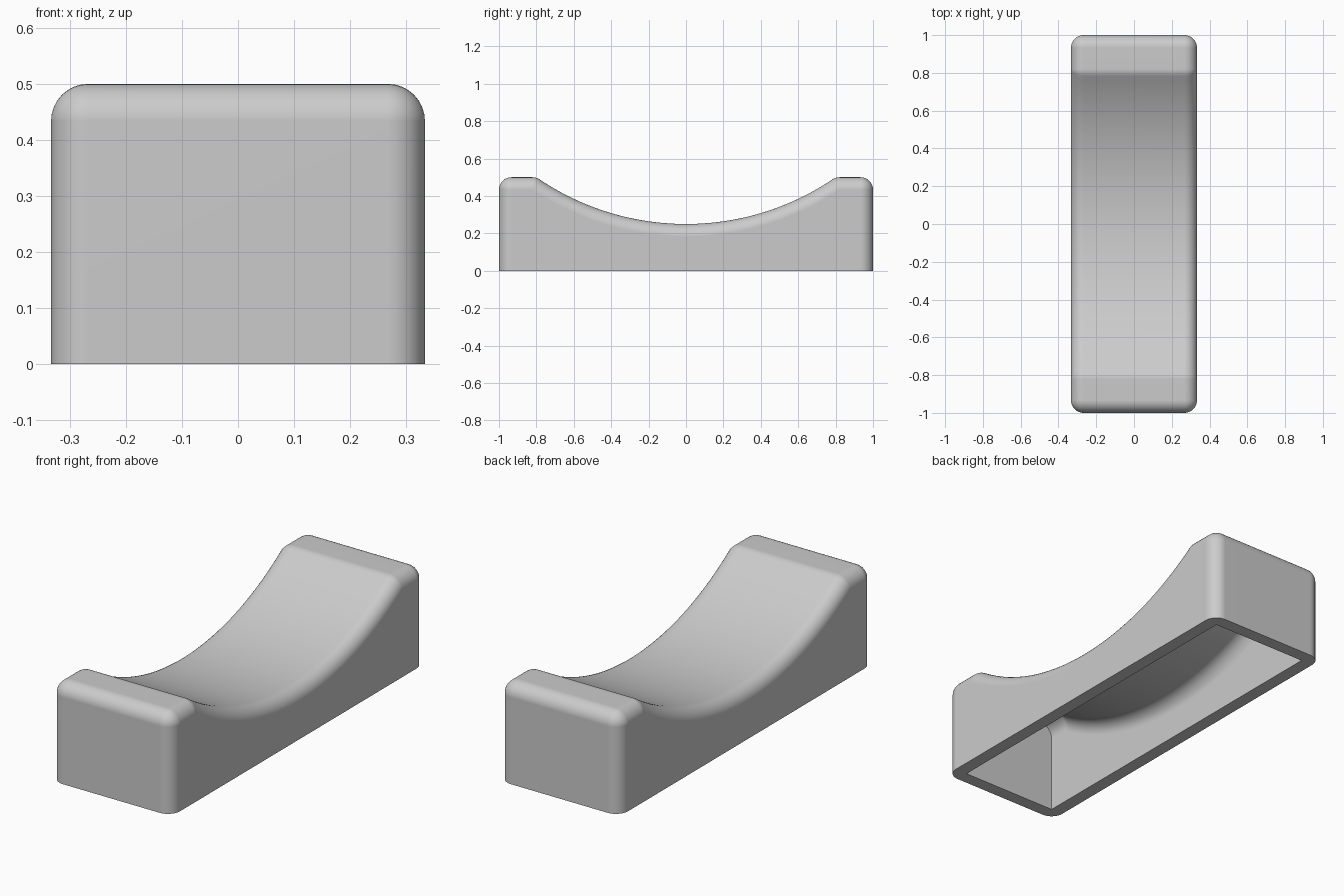
import bpy
import bmesh
from math import sin, cos, pi, atan2, sqrt

cube = bpy.data.objects.get("Cube")
if cube:
    bpy.data.objects.remove(cube, do_unlink=True)

HALF_X, HALF_Y, TOP = 1 / 3, 1.0, 0.5
FILLET = WALL = 1 / 15
ROOF = 0.042                       # thickness of the shell under the saddle
VALLEY_R = 1.405
VALLEY_Z = 0.25 + VALLEY_R         # centre height of the saddle arc
STEPS = 8


def arc(cy, cz, radius, start, end, steps):
    angles = [start + (end - start) * i / steps for i in range(steps + 1)]
    return [(cy + radius * cos(a), cz + radius * sin(a)) for a in angles]


def outline(end, top, valley_r, corner_r):
    """Open side profile: up one end, across the saddle, down the other."""
    cz = top - corner_r
    crease_y = sqrt((valley_r + corner_r) ** 2 - (VALLEY_Z - cz) ** 2)
    lean = atan2(VALLEY_Z - cz, -crease_y)
    half = [(end, 0)]
    half += arc(end - corner_r, cz, corner_r, 0, pi / 2, STEPS)
    half += arc(crease_y, cz, corner_r, pi / 2, lean, STEPS // 2)
    half += arc(0, VALLEY_Z, valley_r, lean - pi, -pi / 2, 28)[1:]
    return half + [(-y, z) for y, z in reversed(half[:-1])]


def loft(bm, sections):
    """Skin the profiles along x and cap both sides; the bottom stays open."""
    rows = [[bm.verts.new((x, y, z)) for y, z in pts] for x, pts in sections]
    for a, b in zip(rows, rows[1:]):
        for i in range(len(a) - 1):
            bm.faces.new((a[i], a[i + 1], b[i + 1], b[i]))
    bm.faces.new(rows[0])
    bm.faces.new(rows[-1])


def mirrored(half):
    return [(-x, pts) for x, pts in half] + [(x, pts) for x, pts in reversed(half)]


bm = bmesh.new()
outer, inner = [], []
for i in range(STEPS + 1):
    a = pi / 2 * i / STEPS
    d = FILLET * (1 - sin(a))
    inset = FILLET * (1 - cos(a))
    # Outer skin, rounded on every edge except the base
    outer.append((HALF_X - inset,
                  outline(HALF_Y - d, TOP - d, VALLEY_R + d, FILLET - d)))
    # Hollow underside, rounded only where the long walls meet the roof
    inner.append((HALF_X - WALL - inset,
                  outline(HALF_Y - WALL, TOP - ROOF - d, VALLEY_R + ROOF + d, 0)))
loft(bm, mirrored(outer))
loft(bm, mirrored(inner))
bmesh.ops.remove_doubles(bm, verts=bm.verts, dist=0.00005)

# Flat rim on the base between skin and hollow
rim = [e for e in bm.edges if e.is_boundary]
bmesh.ops.triangle_fill(bm, edges=rim, use_beauty=True, normal=(0, 0, -1))
bmesh.ops.recalc_face_normals(bm, faces=bm.faces)

mesh = bpy.data.meshes.new("saddle_block")
bm.to_mesh(mesh)
bm.free()
block = bpy.data.objects.new("saddle_block", mesh)
bpy.context.collection.objects.link(block)

# Plain grey material
grey = bpy.data.materials.new("light_grey")
grey.use_nodes = True
colour = (0.6, 0.6, 0.6, 1)
grey.diffuse_color = colour
grey.node_tree.nodes["Principled BSDF"].inputs["Base Color"].default_value = colour
mesh.materials.append(grey)

# Smooth fillets, crisp base and inner corners
bpy.ops.object.select_all(action='DESELECT')
block.select_set(True)
bpy.context.view_layer.objects.active = block
bpy.ops.object.shade_smooth_by_angle(angle=pi / 6)
weighted = block.modifiers.new("even_normals", 'WEIGHTED_NORMAL')
weighted.keep_sharp = True
